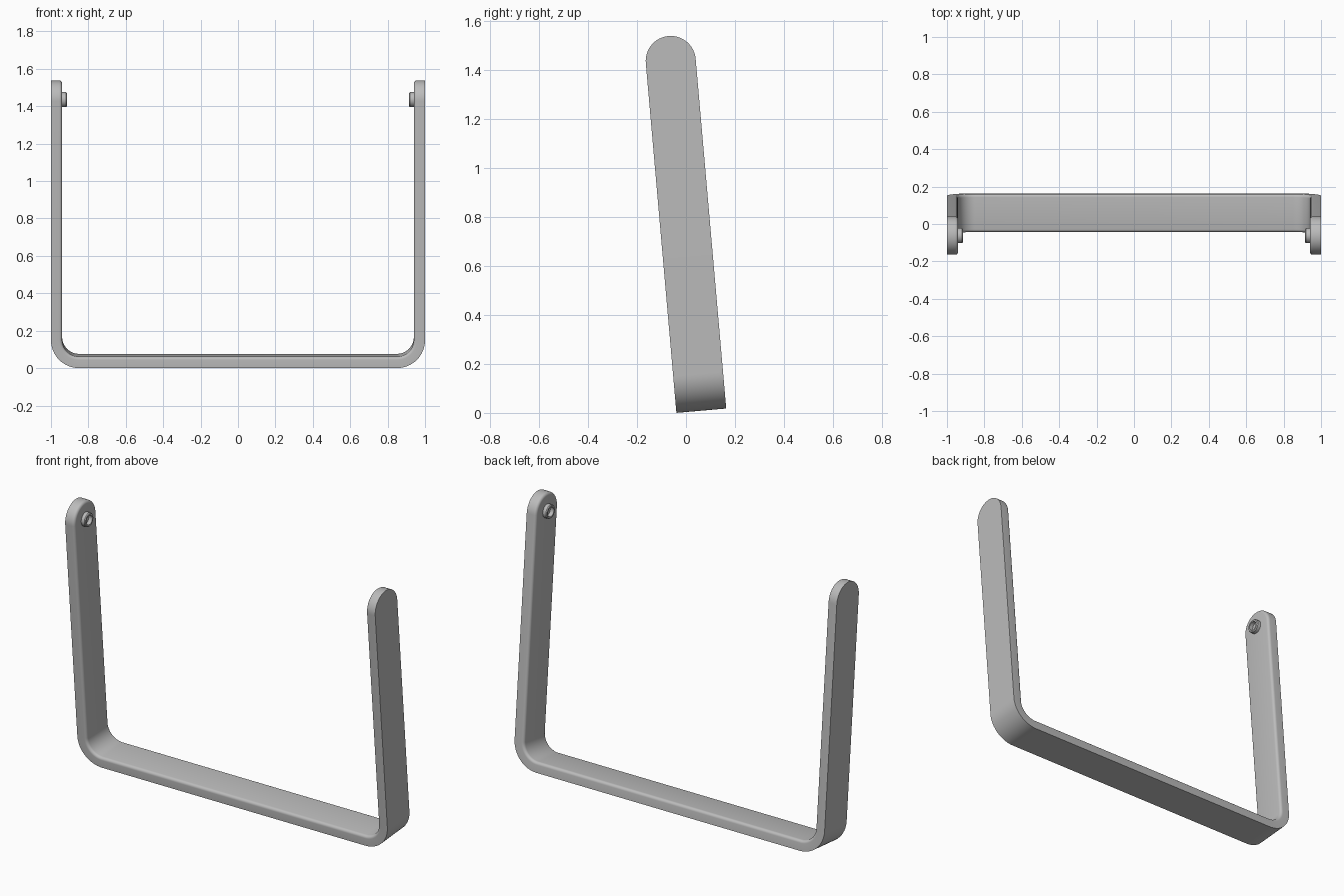
import bpy, bmesh
from math import sin, cos, pi, radians
from mathutils import Matrix

cube = bpy.data.objects.get("Cube")
if cube:
    bpy.data.objects.remove(cube, do_unlink=True)

HALF = 1.0        # half of the overall width
WIDTH = 0.102     # half width of the band, also its end radius
THICK = 0.06      # band thickness
CORNER = 0.15     # outer corner radius
PIVOT = 1.432     # height of the peg axis along the arm
ROUND = 0.016     # rounding of the inner edges
PLACE = Matrix.Translation((0, 0.0625, 0.009)) @ Matrix.Rotation(radians(5), 4, 'X')

grey = bpy.data.materials.new("satin_grey")
grey.use_nodes = True
colour = (0.5, 0.5, 0.5, 1)
grey.diffuse_color = colour
grey.node_tree.nodes["Principled BSDF"].inputs["Base Color"].default_value = colour


def finish(name, bm):
    """Turn a right-hand half into a tilted, mirrored, smooth object."""
    bmesh.ops.remove_doubles(bm, verts=bm.verts, dist=1e-5)
    bmesh.ops.recalc_face_normals(bm, faces=bm.faces)
    mesh = bpy.data.meshes.new(name)
    bm.to_mesh(mesh)
    bm.free()
    mesh.materials.append(grey)
    ob = bpy.data.objects.new(name, mesh)
    bpy.context.collection.objects.link(ob)
    ob.matrix_world = PLACE
    mirror = ob.modifiers.new("mirror", 'MIRROR')
    mirror.merge_threshold = 0.0001
    bpy.ops.object.select_all(action='DESELECT')
    ob.select_set(True)
    bpy.context.view_layer.objects.active = ob
    bpy.ops.object.shade_smooth_by_angle(angle=radians(35))


def outline(depth, inset):
    """Half-band stations (x, z, half width) at a depth below the outer skin."""
    w, r = WIDTH - inset, CORNER - depth
    pts = [(0, depth, w)]
    for i in range(17):
        a = pi / 2 * i / 16
        pts.append((HALF - CORNER + r * sin(a), CORNER - r * cos(a), w))
    for i in range(17):
        a = pi / 2 * i / 16
        pts.append((HALF - depth, PIVOT + w * sin(a), w * cos(a)))
    return pts


# Bent band: outer skin, straight edge, rounded inner edge, inner skin
layers = [(0, 0)]
for i in range(6):
    a = pi / 2 * i / 5
    layers.append((THICK - ROUND + ROUND * sin(a), ROUND * (1 - cos(a))))
bm = bmesh.new()
rows = []
for depth, inset in layers:
    pts = outline(depth, inset)
    rows.append([[bm.verts.new((x, s * w, z)) for x, z, w in pts] for s in (-1, 1)])
for k in range(len(rows[0][0]) - 1):
    for low, high in zip(rows, rows[1:]):
        for s in (0, 1):
            bm.faces.new((low[s][k], low[s][k + 1], high[s][k + 1], high[s][k]))
    for skin in (rows[0], rows[-1]):
        bm.faces.new((skin[0][k], skin[0][k + 1], skin[1][k + 1], skin[1][k]))
finish("bent_handle_band", bm)

# Hollow pivot pegs: (distance inward from the outer skin, radius)
profile = [(THICK - 0.005, 0.04), (0.08, 0.04), (0.085, 0.036),
           (0.085, 0.027), (THICK + 0.002, 0.027), (THICK + 0.002, 0)]
bm = bmesh.new()
N = 32
rings = [[bm.verts.new((HALF - d, r * cos(2 * pi * i / N), PIVOT + r * sin(2 * pi * i / N)))
          for i in range(N)] for d, r in profile]
for a, b in zip(rings, rings[1:]):
    for i in range(N):
        j = (i + 1) % N
        bm.faces.new((a[i], a[j], b[j], b[i]))
bmesh.ops.remove_doubles(bm, verts=bm.verts, dist=1e-5)
finish("pivot_pegs", bm)
